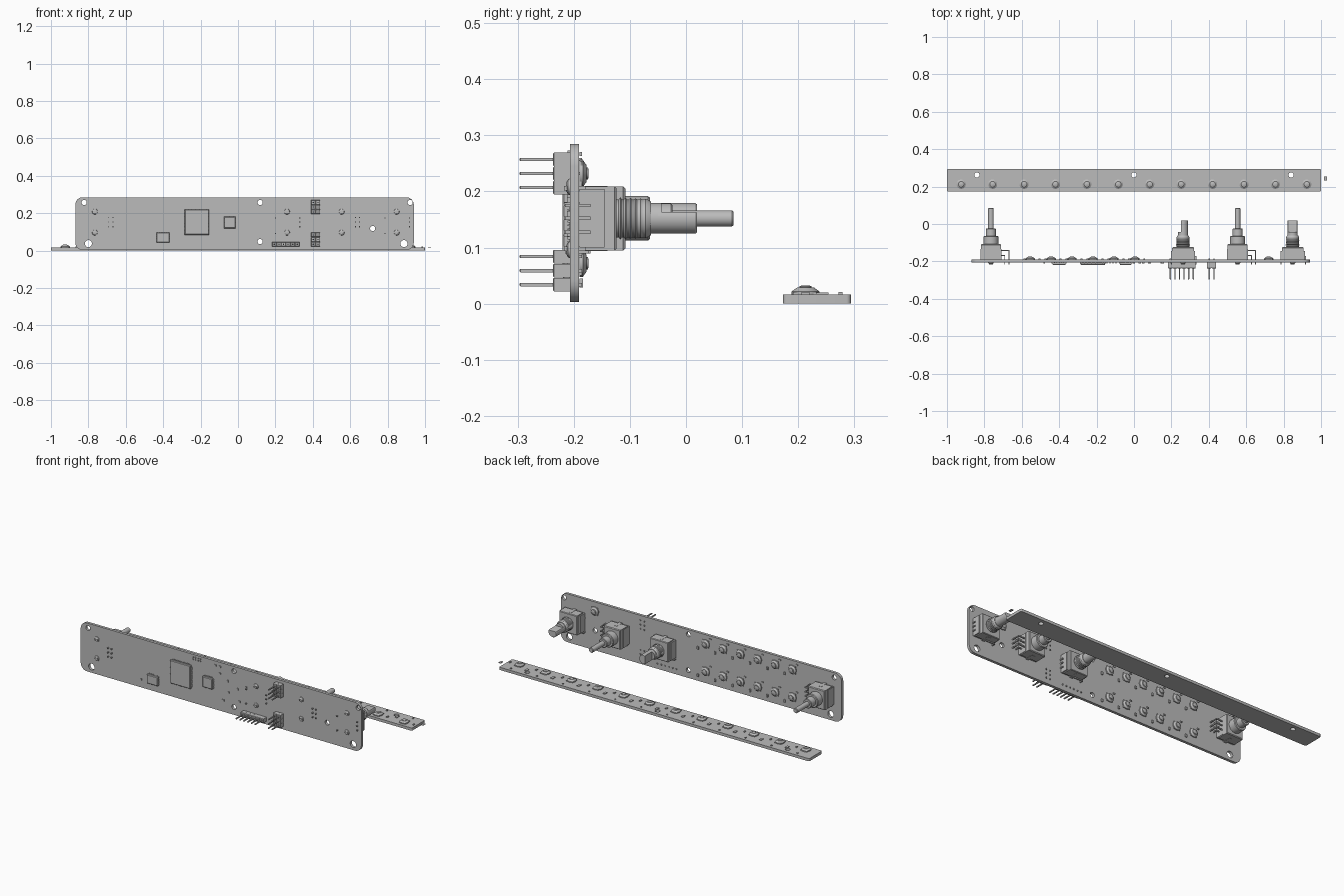
import bpy, bmesh, math, random

random.seed(4)
old = bpy.data.objects.get("Cube")
if old:
    bpy.data.objects.remove(old)

grey = bpy.data.materials.new("plain_grey")
grey.use_nodes = True
GREY = (0.5, 0.5, 0.5, 1)
grey.diffuse_color = GREY
grey.node_tree.nodes["Principled BSDF"].inputs["Base Color"].default_value = GREY


# Mounting surfaces: (u, v) lies on the surface, h rises from it
def back(u, v, h):
    return (u, -0.19 + h, v)


def front(u, v, h):
    return (u, -0.207 - h, v)


def top(u, v, h):
    return (u, v, 0.016 + h)


def finish(name, bm):
    bmesh.ops.recalc_face_normals(bm, faces=bm.faces)
    mesh = bpy.data.meshes.new(name)
    bm.to_mesh(mesh)
    bm.free()
    mesh.materials.append(grey)
    mesh.polygons.foreach_set("use_smooth", [True] * len(mesh.polygons))
    mesh.set_sharp_from_angle(angle=math.radians(30))
    obj = bpy.data.objects.new(name, mesh)
    bpy.context.collection.objects.link(obj)
    return obj


def loft(bm, rings):
    rows = [[bm.verts.new(p) for p in ring] for ring in rings]
    n = len(rows[0])
    for a, b in zip(rows, rows[1:]):
        for i in range(n):
            j = (i + 1) % n
            bm.faces.new((a[i], a[j], b[j], b[i]))
    bm.faces.new(rows[0])
    bm.faces.new(rows[-1])


def box(bm, place, u, v, w, d, h0, h1, chamfer=0.0):
    def ring(h, inset):
        a, b = w / 2 - inset, d / 2 - inset
        return [place(u + s * a, v + t * b, h) for s, t in ((-1, -1), (1, -1), (1, 1), (-1, 1))]
    rings = [ring(h0, 0), ring(h1 - chamfer, 0)]
    if chamfer:
        rings.append(ring(h1, chamfer))
    else:
        rings[1] = ring(h1, 0)
    loft(bm, rings)


def lathe(bm, place, u, v, profile, n=24, flat=None):
    rings = []
    for h, r in profile:
        ring = []
        for i in range(n):
            a = math.tau * (i + 0.5) / n
            du, dv = r * math.cos(a), r * math.sin(a)
            if flat == "side":
                du = max(du, -r * 0.4)
            elif flat == "top":
                dv = min(dv, r * 0.4)
            ring.append(place(u + du, v + dv, h))
        rings.append(ring)
    loft(bm, rings)


# Boards: rounded outline with drilled holes, filled and extruded
def board(name, x0, x1, v0, v1, corner, holes, upright):
    curve = bpy.data.curves.new(name, "CURVE")
    curve.dimensions = "2D"
    curve.fill_mode = "BOTH"
    curve.extrude = 0.008

    def spline(points):
        s = curve.splines.new("POLY")
        s.points.add(len(points) - 1)
        for p, (a, b) in zip(s.points, points):
            p.co = (a, b, 0, 1)
        s.use_cyclic_u = True

    outline = []
    corners = ((x1, v1, -1, -1), (x0, v1, 1, -1), (x0, v0, 1, 1), (x1, v0, -1, 1))
    for k, (x, v, sx, sv) in enumerate(corners):
        for i in range(7):
            a = math.pi / 2 * (k + i / 6)
            outline.append((x + corner * (sx + math.cos(a)), v + corner * (sv + math.sin(a))))
    spline(outline)
    for u, v, r in holes:
        spline([(u + r * math.cos(math.tau * i / 20), v + r * math.sin(math.tau * i / 20))
                for i in range(20)])
    helper = bpy.data.objects.new(name + "_outline", curve)
    bpy.context.collection.objects.link(helper)
    bpy.context.view_layer.update()
    mesh = bpy.data.meshes.new_from_object(
        helper.evaluated_get(bpy.context.evaluated_depsgraph_get()))
    bm = bmesh.new()
    bm.from_mesh(mesh)
    bpy.data.objects.remove(helper)
    bmesh.ops.remove_doubles(bm, verts=bm.verts, dist=1e-5)
    for vert in bm.verts:
        x, v, z = vert.co
        vert.co = (x, -0.1985 + z, v) if upright else (x, v, z + 0.008)
    finish(name, bm)


SMALL, LARGE = 0.014, 0.019
board("main_board", -0.87, 0.94, 0.003, 0.285, 0.04,
      [(-0.823, 0.257, SMALL), (-0.80, 0.037, LARGE), (0.118, 0.257, SMALL), (0.118, 0.048, SMALL),
       (0.72, 0.118, SMALL), (0.887, 0.037, LARGE), (0.92, 0.257, SMALL)], True)
board("strip_board", -1, 1, 0.173, 0.294, 0.008,
      [(x, 0.262, SMALL) for x in (-0.84, 0, 0.84)], False)


# Lamps: square seat, round collar and a domed lens
def lamp(bm, place, u, v):
    box(bm, place, u, v, 0.04, 0.044, 0, 0.005)
    lathe(bm, place, u, v, [(0, 0.025), (0.006, 0.025), (0.010, 0.019), (0.013, 0.015)], 20)
    lathe(bm, place, u, v, [(0.01, 0.011), (0.015, 0.011), (0.0165, 0.007)], 16)


lamps = bmesh.new()
chips = bmesh.new()
for i in range(6):
    for v in (0.072, 0.232):
        u = -0.555 + 0.112 * i
        lamp(lamps, back, u, v)
        box(chips, back, u + 0.05, v - 0.035, 0.010, 0.016, 0, 0.006)
        box(chips, back, u - 0.03, v + 0.035, 0.012, 0.007, 0, 0.005)
lamp(lamps, back, 0.72, 0.232)
finish("main_lamps", lamps)

strip = bmesh.new()
for i in range(12):
    u = -0.924 + 0.168 * i
    lamp(strip, top, u, 0.213)
    box(chips, top, u + 0.06, 0.213, 0.008, 0.014, 0, 0.005)
    box(chips, top, u + 0.10, 0.243, 0.014, 0.022, 0, 0.004)
    box(chips, top, u + 0.012, 0.275, 0.007, 0.007, 0, 0.005)
finish("strip_lamps", strip)

# Small parts scattered over the front face
for u, v in ((-0.48, 0.05), (0.08, 0.19), (0.085, 0.125), (0.20, 0.185), (0.145, 0.16),
             (0.155, 0.09), (0.05, 0.07), (0.0, 0.26), (0.03, 0.26), (0.03, 0.22)):
    box(chips, front, u, v, random.uniform(0.008, 0.014), 0.01, 0, 0.005)
for i in range(4):
    for v in (0.258, 0.27):
        box(chips, front, -0.145 + 0.016 * i, v, 0.006, 0.006, 0, 0.004)
finish("small_chips", chips)


# Integrated circuits with rows of leads on all sides
def circuit(name, u, v, w, d, count):
    bm = bmesh.new()
    box(bm, front, u, v, w, d, 0.001, 0.013, 0.003)
    for i in range(count):
        t = (i + 0.5) / count - 0.5
        box(bm, front, u + t * w * 0.9, v, 0.003, d + 0.010, 0, 0.004)
        box(bm, front, u, v + t * d * 0.9, w + 0.010, 0.003, 0, 0.004)
    finish(name, bm)


circuit("main_processor", -0.22, 0.152, 0.13, 0.135, 16)
circuit("small_processor", -0.045, 0.15, 0.062, 0.062, 8)
circuit("memory_chip", -0.40, 0.07, 0.07, 0.052, 5)


# Pin headers
def header(name, us, vs):
    bm = bmesh.new()
    for u in us:
        for v in vs:
            box(bm, front, u, v, 0.0242, 0.0242, 0, 0.03, 0.002)
            box(bm, front, u, v, 0.006, 0.006, -0.022, 0.09, 0.002)
    finish(name, bm)


header("long_header", [0.194 + 0.0246 * i for i in range(6)], [0.034])
header("upper_header", (0.402, 0.427), (0.207, 0.232, 0.257))
header("lower_header", (0.402, 0.427), (0.034, 0.059, 0.084))

MID = 0.152


# Mounting lugs that pass through the board
def lugs(bm, u):
    for s in (-1, 1):
        box(bm, back, u, MID + s * 0.054, 0.02, 0.008, -0.027, 0.05)
        lathe(bm, front, u, MID + s * 0.056, [(0, 0.015), (0.003, 0.014), (0.007, 0.007)], 16)


# Slim encoder: stepped shaft and a comb of bent leads on one side
def slim_encoder(name, u):
    bm = bmesh.new()
    box(bm, back, u, MID, 0.112, 0.104, 0, 0.056)
    box(bm, back, u, MID, 0.108, 0.114, 0.012, 0.082, 0.004)
    lathe(bm, back, u, MID, [(0.07, 0.04), (0.122, 0.04), (0.126, 0.037)])
    lathe(bm, back, u, MID, [(0.12, 0.027), (0.163, 0.027), (0.166, 0.024)])
    lathe(bm, back, u, MID, [(0.16, 0.0145), (0.272, 0.0145), (0.275, 0.012)], 20)
    lugs(bm, u)
    for v in (0.127, MID, 0.177):
        for reach, rise in ((0.074, 0.025), (0.096, 0.05)):
            box(bm, back, u + reach / 2, v, reach, 0.006, rise - 0.005, rise)
            box(bm, back, u + reach, v, 0.005, 0.006, -0.027, rise)
    finish(name, bm)


# Threaded encoder: ridged bushing and a shaft with a flat
def threaded_encoder(name, u, flat):
    bm = bmesh.new()
    box(bm, back, u, MID, 0.13, 0.104, 0, 0.045)
    box(bm, back, u, MID, 0.115, 0.114, 0.01, 0.066, 0.003)
    thread = [(0.06, 0.034)]
    for i in range(6):
        h = 0.07 + 0.009 * i
        thread += [(h, 0.034), (h + 0.003, 0.038 - 0.0006 * i), (h + 0.006, 0.034)]
    thread.append((0.128, 0.03))
    lathe(bm, back, u, MID, thread, 28)
    lathe(bm, back, u, MID, [(0.12, 0.0275), (0.146, 0.0275)])
    lathe(bm, back, u, MID, [(0.14, 0.0275), (0.206, 0.0275), (0.21, 0.025)], 32, flat)
    lugs(bm, u)
    for du, v in ((-0.062, 0.175), (-0.062, 0.092), (0.068, 0.175), (0.068, MID), (0.068, 0.127)):
        box(bm, back, u + du / 2, v, abs(du), 0.006, 0.015, 0.02)
        box(bm, back, u + du, v, 0.006, 0.006, -0.026, 0.02)
    finish(name, bm)


slim_encoder("right_slim_encoder", -0.765)
slim_encoder("left_slim_encoder", 0.554)
threaded_encoder("inner_threaded_encoder", 0.262, "side")
threaded_encoder("outer_threaded_encoder", 0.848, "top")
